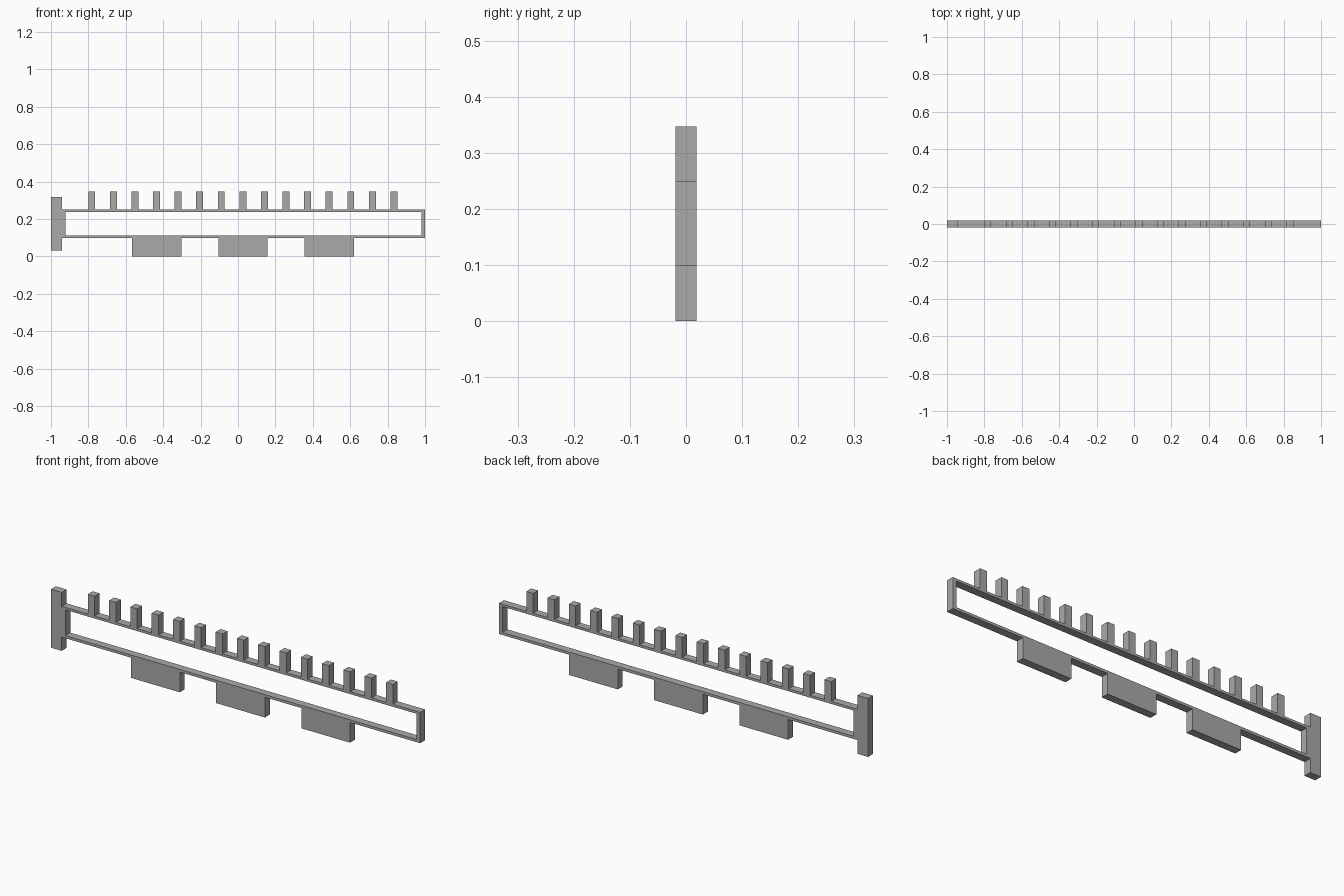
import bpy
import bmesh
from mathutils import Matrix, Vector

cube = bpy.data.objects.get("Cube")
if cube:
    bpy.data.objects.remove(cube, do_unlink=True)

DEPTH = 0.038
FRAME_BOTTOM, FRAME_TOP = 0.099, 0.25
BAR_INNER = -0.942

# Single grey material
grey = bpy.data.materials.new("plain_grey")
grey.use_nodes = True
grey.diffuse_color = (0.4, 0.4, 0.4, 1)
grey.node_tree.nodes["Principled BSDF"].inputs["Base Color"].default_value = grey.diffuse_color


def finish(name, bm):
    bmesh.ops.recalc_face_normals(bm, faces=bm.faces)
    mesh = bpy.data.meshes.new(name)
    bm.to_mesh(mesh)
    bm.free()
    mesh.materials.append(grey)
    obj = bpy.data.objects.new(name, mesh)
    bpy.context.collection.objects.link(obj)
    return obj


def block(name, x0, x1, z0, z1):
    """Flat block spanning the full depth."""
    bm = bmesh.new()
    centre = Vector(((x0 + x1) / 2, 0, (z0 + z1) / 2))
    size = Matrix.Diagonal((x1 - x0, DEPTH, z1 - z0, 1))
    bmesh.ops.create_cube(bm, size=1, matrix=Matrix.Translation(centre) @ size)
    return finish(name, bm)


def ring(name, outer, inner):
    """Rectangular frame with an open middle, extruded through the depth."""
    bm = bmesh.new()
    loops = []
    for x0, x1, z0, z1 in (outer, inner):
        corners = ((x0, z0), (x1, z0), (x1, z1), (x0, z1))
        loops.append([bm.verts.new((x, -DEPTH / 2, z)) for x, z in corners])
    out, hole = loops
    for i in range(4):
        j = (i + 1) % 4
        bm.faces.new((out[i], out[j], hole[j], hole[i]))
    result = bmesh.ops.extrude_face_region(bm, geom=bm.faces[:])
    moved = [v for v in result["geom"] if isinstance(v, bmesh.types.BMVert)]
    bmesh.ops.translate(bm, verts=moved, vec=(0, DEPTH, 0))
    return finish(name, bm)


# Long open frame
ring("long_frame", (BAR_INNER, 1, FRAME_BOTTOM, FRAME_TOP), (-0.922, 0.98, 0.112, 0.238))

# Tall bar closing the right end
block("end_bar", -1, BAR_INNER, 0.032, 0.318)

# Row of teeth on the top rail
for i in range(15):
    x = -0.782 + i * 0.1154
    block(f"tooth_{i + 1}", x - 0.0185, x + 0.0185, FRAME_TOP, 0.347)

# Wide tabs under the bottom rail
for i in range(3):
    x = -0.434 + i * 0.461
    block(f"lower_tab_{i + 1}", x - 0.132, x + 0.132, 0, FRAME_BOTTOM)
